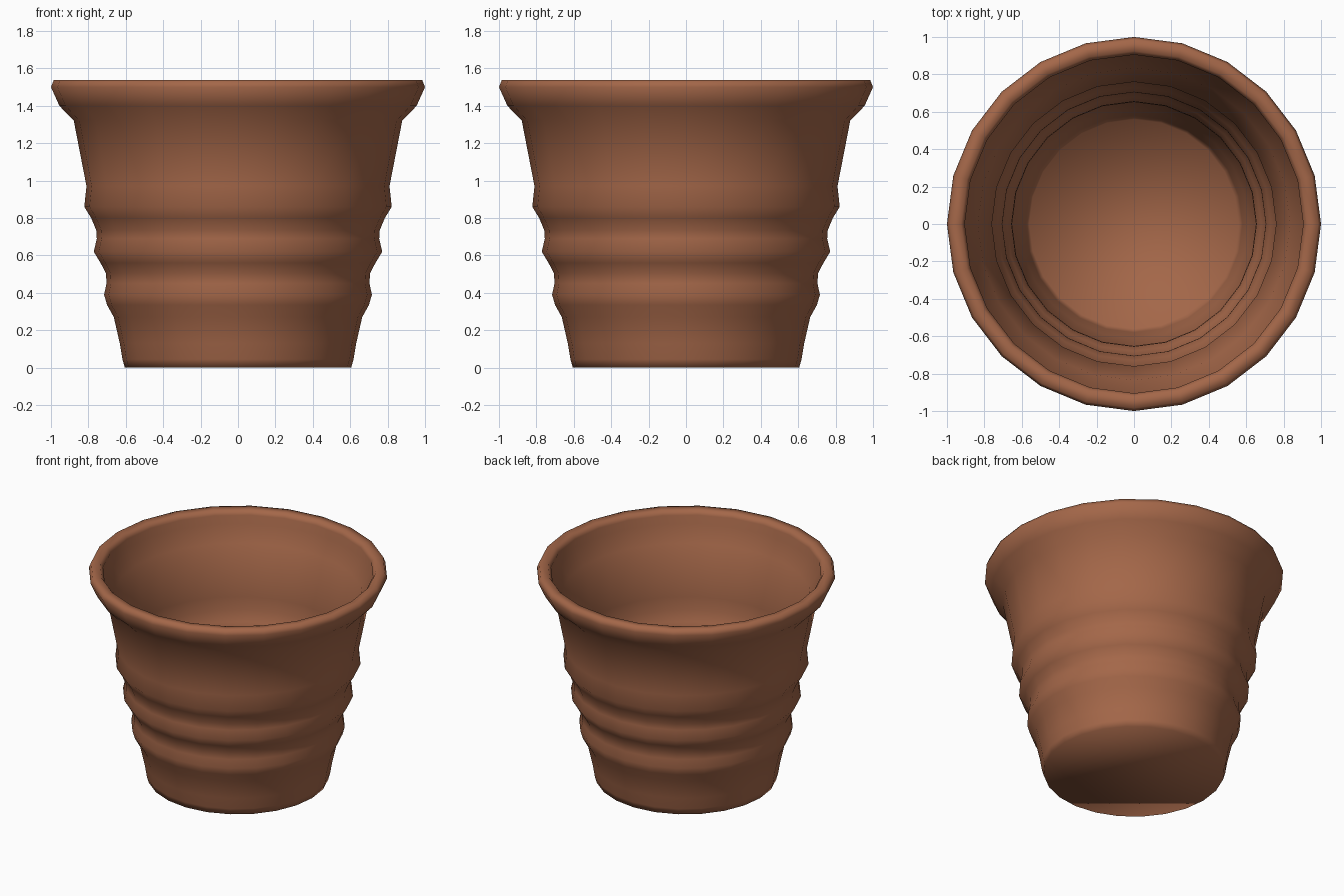
import bpy, bmesh, math

if "Cube" in bpy.data.objects:
    bpy.data.objects.remove(bpy.data.objects["Cube"])

SIDES = 24

# Closed pot profile (radius, height): outside going up, rim, inside going down
outer = [(0.605, 0.0), (0.618, 0.045), (0.632, 0.13), (0.664, 0.27), (0.70, 0.335),
         (0.716, 0.39), (0.703, 0.45), (0.706, 0.505), (0.735, 0.56), (0.771, 0.62),
         (0.755, 0.69), (0.758, 0.735), (0.785, 0.80), (0.822, 0.86), (0.81, 0.97),
         (0.878, 1.32), (0.955, 1.40), (1.0, 1.50), (0.985, 1.537)]
inner = [(0.925, 1.535), (0.905, 1.505), (0.91, 1.44), (0.835, 1.33), (0.76, 0.97),
         (0.765, 0.87), (0.73, 0.80), (0.705, 0.735), (0.704, 0.69), (0.714, 0.62),
         (0.68, 0.56), (0.655, 0.50), (0.652, 0.45), (0.655, 0.39), (0.612, 0.27),
         (0.58, 0.13), (0.56, 0.06)]
profile = outer + inner

# Lathe the profile
bm = bmesh.new()
rings = []
for r, z in profile:
    rings.append([bm.verts.new((r * math.cos(2 * math.pi * i / SIDES),
                                r * math.sin(2 * math.pi * i / SIDES), z))
                  for i in range(SIDES)])
for a, b in zip(rings, rings[1:]):
    for i in range(SIDES):
        j = (i + 1) % SIDES
        bm.faces.new((a[i], a[j], b[j], b[i]))

# Underside and inner floor
bm.faces.new(list(reversed(rings[0])))
bm.faces.new(rings[-1])
bmesh.ops.recalc_face_normals(bm, faces=bm.faces)
for f in bm.faces:
    f.smooth = True

mesh = bpy.data.meshes.new("flower_pot")
bm.to_mesh(mesh)
bm.free()

# Clay colour
clay = bpy.data.materials.new("terracotta_clay")
clay.diffuse_color = (0.37, 0.135, 0.066, 1.0)
clay.use_nodes = True
clay.node_tree.nodes["Principled BSDF"].inputs["Base Color"].default_value = clay.diffuse_color
mesh.materials.append(clay)

pot = bpy.data.objects.new("flower_pot", mesh)
bpy.context.collection.objects.link(pot)
